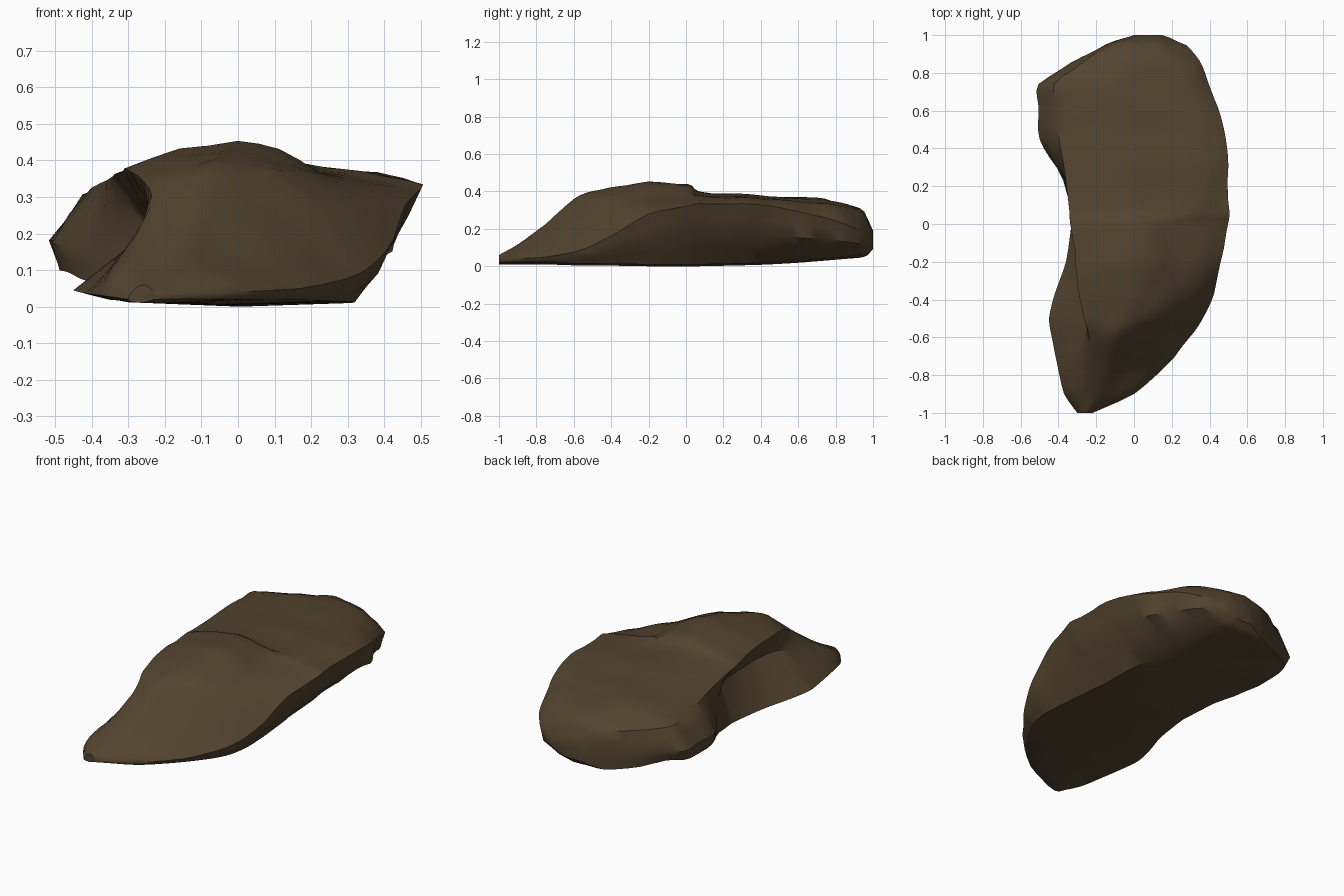
import bpy, bmesh
from mathutils import Vector, noise

if "Cube" in bpy.data.objects:
    bpy.data.objects.remove(bpy.data.objects["Cube"])

# Left half of each station: y, low edge x z, groove x z, upper rim x z, crest z
LEFT = [
    (-1.0, -.30, .02, -.295, .035, -.28, .05, .06),
    (-.90, -.37, .03, -.35, .07, -.30, .105, .12),
    (-.75, -.405, .035, -.33, .13, -.25, .20, .225),
    (-.60, -.435, .04, -.27, .20, -.24, .31, .36),
    (-.50, -.45, .045, -.23, .22, -.265, .35, .405),
    (-.37, -.42, .04, -.225, .23, -.285, .365, .425),
    (-.20, -.36, .03, -.23, .24, -.305, .375, .45),
    (.01, -.33, .03, -.25, .24, -.335, .36, .44),
    (.07, -.33, .03, -.26, .23, -.34, .355, .40),
    (.30, -.40, .07, -.41, .17, -.37, .34, .39),
    (.45, -.48, .10, -.495, .17, -.40, .33, .375),
    (.62, -.485, .10, -.505, .18, -.41, .32, .37),
    (.74, -.465, .12, -.505, .18, -.42, .30, .36),
    (.86, -.30, .08, -.33, .17, -.26, .28, .33),
    (.95, -.13, .06, -.15, .15, -.10, .26, .29),
    (1.0, .00, .09, .00, .13, .02, .18, .19),
]
# Right half of each station: upper shoulder x z, widest edge x z, foot x, underside z
RIGHT = [
    (-.24, .05, -.22, .03, -.23, .01),
    (-.14, .10, .00, .04, -.02, .01),
    (-.06, .19, .17, .05, .14, .01),
    (-.02, .32, .29, .075, .25, .005),
    (.08, .37, .36, .11, .30, .004),
    (.18, .375, .425, .18, .32, .003),
    (.22, .37, .46, .28, .31, .0),
    (.23, .37, .495, .32, .29, .0),
    (.35, .36, .505, .335, .28, .0),
    (.38, .362, .50, .335, .27, .005),
    (.36, .358, .48, .32, .25, .01),
    (.33, .347, .45, .29, .23, .02),
    (.28, .335, .395, .26, .21, .03),
    (.22, .32, .345, .22, .18, .04),
    (.15, .27, .28, .18, .16, .05),
    (.12, .18, .15, .14, .11, .09),
]


def ring(left, right):
    """Closed outline of the boulder at one station."""
    y, ax, az, bx, bz, cx, cz, crest = left
    ex, ez, fx, fz, gx, base = right
    w = 1 - az * 3
    low = ax * w + gx * (1 - w)
    front = y < .05
    mx = cx * .42 + ex * .58 if front else cx * .6 + ex * .4
    lift = .65 if front else .4
    belly = fx * .6 + gx * .4 if front else min(.42, fx * .85 + gx * .15)
    pts = [(ax, az), (bx, bz), (cx, cz), (cx * .72 + ex * .28, crest * .7 + cz * .3),
           (mx, crest), (mx * .5 + ex * .5, crest * lift + ez * (1 - lift)), (ex, ez),
           (fx * .6 + ex * .4, fz * .5 + ez * .5),
           (fx, fz), (belly, fz * .5 + base * .5),
           (gx, base + .01), (low * .5 + gx * .5, base), (low, base * .6 + az * .4)]
    return [Vector((x, y, z)) for x, z in pts]


def blend(a, b, c, d, t):
    """Softened interpolation between b and c."""
    m, n = (c - a) * .35, (d - b) * .35
    return (b * (2*t**3 - 3*t**2 + 1) + m * (t**3 - 2*t**2 + t)
            + c * (3*t**2 - 2*t**3) + n * (t**3 - t**2))


def refine(rings, steps):
    out = []
    last = len(rings) - 1
    for i in range(last):
        quad = [rings[max(0, min(last, i + k))] for k in (-1, 0, 1, 2)]
        for s in range(steps):
            out.append([blend(*p, s / steps) for p in zip(*quad)])
    return out + [rings[-1]]


# Loft the stations into one closed shell
bm = bmesh.new()
rings = refine([ring(l, r) for l, r in zip(LEFT, RIGHT)], 3)
loops = []
for pts in rings:
    n = len(pts)
    dense = []
    for i in range(n):
        dense += [pts[i], (pts[i] + pts[(i + 1) % n]) / 2]
    loops.append([bm.verts.new(p) for p in dense])
for a, b in zip(loops, loops[1:]):
    n = len(a)
    for i in range(n):
        bm.faces.new((a[i], a[(i + 1) % n], b[(i + 1) % n], b[i]))
bm.faces.new(loops[0])
bm.faces.new(loops[-1])
bmesh.ops.recalc_face_normals(bm, faces=bm.faces)

# Weathered lumps, fading out on the flat underside
bm.normal_update()
for v in bm.verts:
    if v.co.z > .05 and abs(v.co.y) < .97:
        v.co += v.normal * noise.noise(v.co * 7) * .014
for v in bm.verts:
    v.co.z = max(0, v.co.z)

mesh = bpy.data.meshes.new("boulder")
bm.to_mesh(mesh)
bm.free()
boulder = bpy.data.objects.new("boulder", mesh)
bpy.context.collection.objects.link(boulder)

stone = bpy.data.materials.new("brown stone")
stone.diffuse_color = (.086, .057, .029, 1)
stone.use_nodes = True
stone.node_tree.nodes["Principled BSDF"].inputs["Base Color"].default_value = stone.diffuse_color
mesh.materials.append(stone)

bpy.context.view_layer.objects.active = boulder
boulder.select_set(True)
bpy.ops.object.shade_smooth_by_angle(angle=.7)
